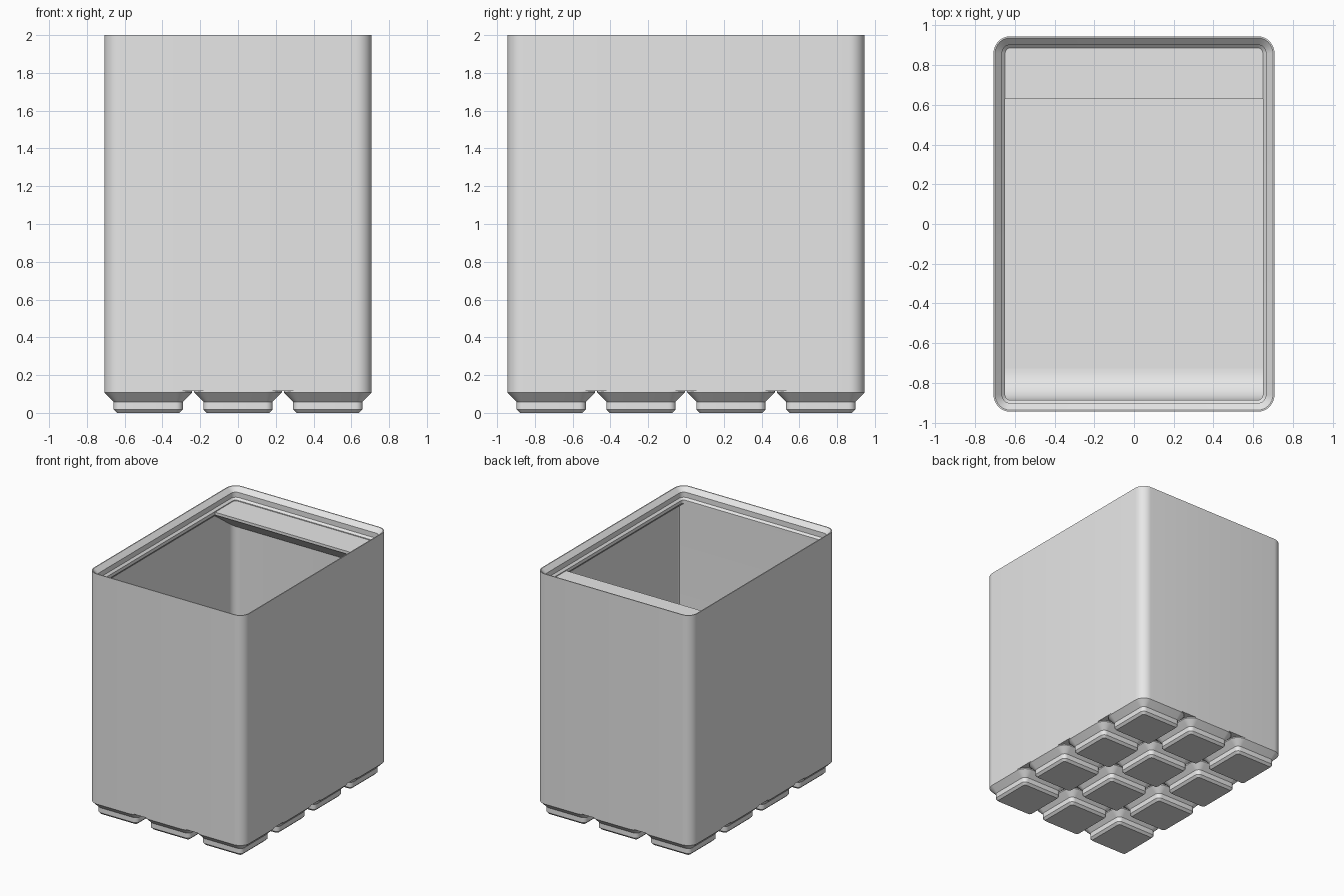
import bpy, bmesh, math

cube = bpy.data.objects.get("Cube")
if cube:
    bpy.data.objects.remove(cube, do_unlink=True)

U = 0.02265                    # one millimetre in scene units
HX, HY, TOP = 31.25, 41.75, 2.0 / U
WALL, LIP, RADIUS, PITCH = 0.95, 2.6, 3.75, 21.0
FLOOR = 7.0

grey = bpy.data.materials.new("light_grey")
grey.use_nodes = True
grey.diffuse_color = (0.8, 0.8, 0.8, 1)
grey.node_tree.nodes["Principled BSDF"].inputs["Base Color"].default_value = (0.8, 0.8, 0.8, 1)


def finish(name, bm):
    bmesh.ops.recalc_face_normals(bm, faces=bm.faces)
    mesh = bpy.data.meshes.new(name)
    bm.to_mesh(mesh)
    bm.free()
    mesh.materials.append(grey)
    obj = bpy.data.objects.new(name, mesh)
    bpy.context.collection.objects.link(obj)
    bpy.ops.object.select_all(action="DESELECT")
    obj.select_set(True)
    bpy.context.view_layer.objects.active = obj
    bpy.ops.object.shade_smooth_by_angle(angle=math.radians(25))
    return obj


def rounded_ring(bm, hx, hy, inset, z, segments=8):
    """Rounded rectangle outline, inset from the given half sizes."""
    r = RADIUS - inset
    ring = []
    for quarter, (sx, sy) in enumerate(((1, 1), (-1, 1), (-1, -1), (1, -1))):
        for i in range(segments + 1):
            a = math.pi / 2 * (quarter + i / segments)
            x = sx * (hx - RADIUS) + r * math.cos(a)
            y = sy * (hy - RADIUS) + r * math.sin(a)
            ring.append(bm.verts.new((x * U, y * U, z * U)))
    return ring


def loft(name, hx, hy, profile):
    """Join rounded rings along (inset, z) steps and cap both ends."""
    bm = bmesh.new()
    rings = [rounded_ring(bm, hx, hy, inset, z) for inset, z in profile]
    for low, high in zip(rings, rings[1:]):
        for i in range(len(low)):
            j = (i + 1) % len(low)
            bm.faces.new((low[i], low[j], high[j], high[i]))
    bm.faces.new(rings[0])
    bm.faces.new(rings[-1])
    return finish(name, bm)


def prism(name, half_width, profile):
    """Extrude a (y, z) outline across the box."""
    bm = bmesh.new()
    ends = [[bm.verts.new((s * half_width * U, y * U, z * U)) for y, z in profile]
            for s in (-1, 1)]
    n = len(profile)
    for i in range(n):
        j = (i + 1) % n
        bm.faces.new((ends[0][i], ends[0][j], ends[1][j], ends[1][i]))
    bm.faces.new(ends[0])
    bm.faces.new(ends[1])
    return finish(name, bm)


# Open box with stepped stacking lip
loft("box_shell", HX, HY, [
    (0, 5.1), (0, TOP), (0.35, TOP),
    (1.9, TOP - 1.55), (1.9, TOP - 3.4), (LIP, TOP - 4.1),
    (LIP, TOP - 5.3), (WALL, TOP - 5.3 - LIP + WALL), (WALL, FLOOR)])

# Grid of stepped feet
foot = loft("foot_1_1", PITCH / 2 - 0.25, PITCH / 2 - 0.25, [
    (2.95, 0), (2.15, 0.8), (2.15, 2.6), (0, 4.75), (0, 5.2)])
for col in range(3):
    for row in range(4):
        obj = foot
        if col or row:
            obj = bpy.data.objects.new(f"foot_{col + 1}_{row + 1}", foot.data)
            bpy.context.collection.objects.link(obj)
        obj.location = ((col - 1) * PITCH * U, (row - 1.5) * PITCH * U, 0)

# Label shelf with sloping underside at the back
SHELF_FRONT, SHELF_BACK = 27.8, HY - 1.5
shelf_top = TOP - 4.4
slope = math.tan(math.radians(36)) * (SHELF_BACK - SHELF_FRONT)
prism("label_shelf", HX - 0.9, [
    (SHELF_FRONT, shelf_top), (SHELF_BACK, shelf_top),
    (SHELF_BACK, shelf_top - 1 - slope), (SHELF_FRONT, shelf_top - 1)])

# Curved scoop along the front inner wall
R = 7.0
face, back = -(HY - LIP), -(HY - 1.5)
arc = []
for i in range(13):
    a = math.pi / 2 * i / 12
    arc.append((face + R - R * math.cos(a), FLOOR + R - R * math.sin(a)))
prism("front_scoop", HX - 0.9, [
    (back, FLOOR - 0.5), (back, TOP - 5), (face, TOP - 5)] + arc
    + [(face + R, FLOOR - 0.5)])
